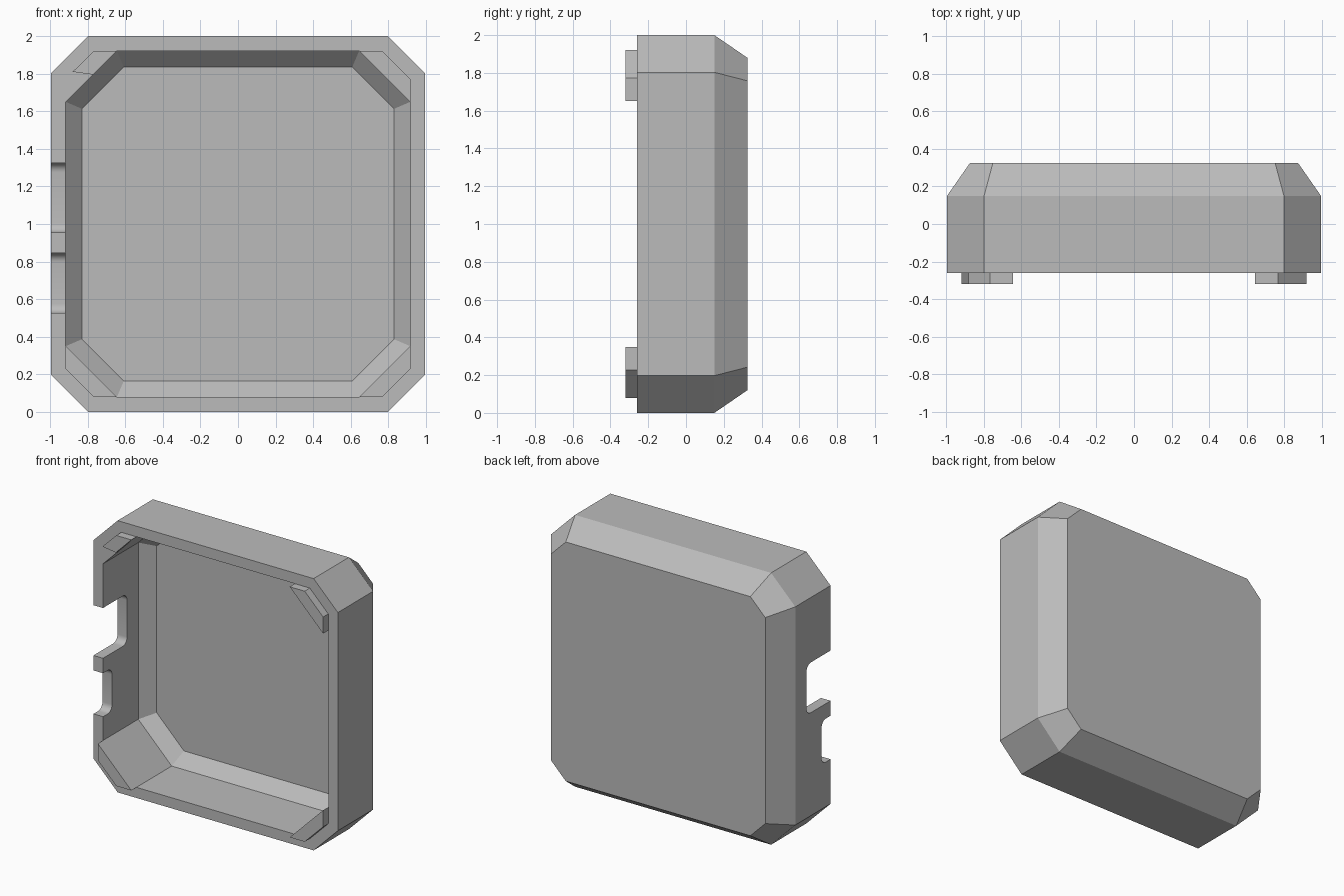
import bpy
import bmesh
import math

if "Cube" in bpy.data.objects:
    bpy.data.objects.remove(bpy.data.objects["Cube"])

FRONT, SHOULDER, BACK, FLOOR, TAB = -0.26, 0.15, 0.325, 0.24, -0.32

grey = bpy.data.materials.new("plain grey")
grey.use_nodes = True
colour = (0.5, 0.5, 0.5, 1)
grey.diffuse_color = colour
grey.node_tree.nodes["Principled BSDF"].inputs["Base Color"].default_value = colour


def finish(name, bm):
    bmesh.ops.recalc_face_normals(bm, faces=bm.faces)
    mesh = bpy.data.meshes.new(name)
    bm.to_mesh(mesh)
    bm.free()
    mesh.materials.append(grey)
    obj = bpy.data.objects.new(name, mesh)
    bpy.context.collection.objects.link(obj)
    return obj


def loft(name, rings):
    """Join rings of points with quads and cap both ends."""
    bm = bmesh.new()
    loops = [[bm.verts.new(p) for p in ring] for ring in rings]
    n = len(loops[0])
    for a, b in zip(loops, loops[1:]):
        for i in range(n):
            j = (i + 1) % n
            bm.faces.new((a[i], a[j], b[j], b[i]))
    bm.faces.new(loops[0])
    bm.faces.new(loops[-1])
    return finish(name, bm)


def octagon(hx, hz, cut, y):
    """Rectangle with cut corners, standing upright at depth y."""
    quarter = [(hx, hz - cut), (hx - cut, hz)]
    pts = quarter + [(-x, z) for x, z in reversed(quarter)]
    pts += [(-x, -z) for x, z in pts]
    return [(x, y, z + 1) for x, z in pts]


# Hollow shell: outside from back to rim, then inside from rim to floor
shell = loft("case_shell", [
    octagon(0.873, 0.88, 0.122, BACK),
    octagon(0.995, 1.0, 0.197, SHOULDER),
    octagon(0.995, 1.0, 0.197, FRONT),
    octagon(0.917, 0.922, 0.272, FRONT),
    octagon(0.917, 0.922, 0.272, SHOULDER),
    octagon(0.83, 0.835, 0.222, FLOOR),
])


# Round-bottomed port notches in the right side wall
def notch(z0, z1, depth, r=0.05, steps=6):
    profile = [(FRONT - 0.1, z1), (FRONT - 0.1, z0)]
    for zc, start in ((z0 + r, -90), (z1 - r, 0)):
        for i in range(steps + 1):
            a = math.radians(start + 90 * i / steps)
            profile.append((depth - r + r * math.cos(a), zc + r * math.sin(a)))
    cutter = loft("notch_cutter", [[(x, y, z) for y, z in profile] for x in (-1.1, -0.88)])
    cutter.hide_render = True
    mod = shell.modifiers.new("notch", "BOOLEAN")
    mod.operation = "DIFFERENCE"
    mod.solver = "EXACT"
    mod.object = cutter
    bpy.context.view_layer.objects.active = shell
    bpy.ops.object.modifier_apply(modifier=mod.name)
    bpy.data.objects.remove(cutter)


notch(0.955, 1.325, 0.02)
notch(0.525, 0.845, -0.155)

bpy.ops.object.select_all(action="DESELECT")
shell.select_set(True)
bpy.context.view_layer.objects.active = shell
bpy.ops.object.shade_smooth_by_angle(angle=math.radians(25))

# Corner locating tabs; the upper right one is shortened
full = [(0.645, 0.922), (0.767, 0.922), (0.917, 0.772), (0.917, 0.65)]
short = [(0.645, 0.922), (0.767, 0.922), (0.88, 0.81), (0.77, 0.795)]
for name, sx, sz, outline in (
    ("upper_left_tab", 1, 1, full),
    ("lower_left_tab", 1, -1, full),
    ("lower_right_tab", -1, -1, full),
    ("upper_right_tab", -1, 1, short),
):
    loft(name, [[(sx * x, y, 1 + sz * z) for x, z in outline] for y in (TAB, FRONT)])
